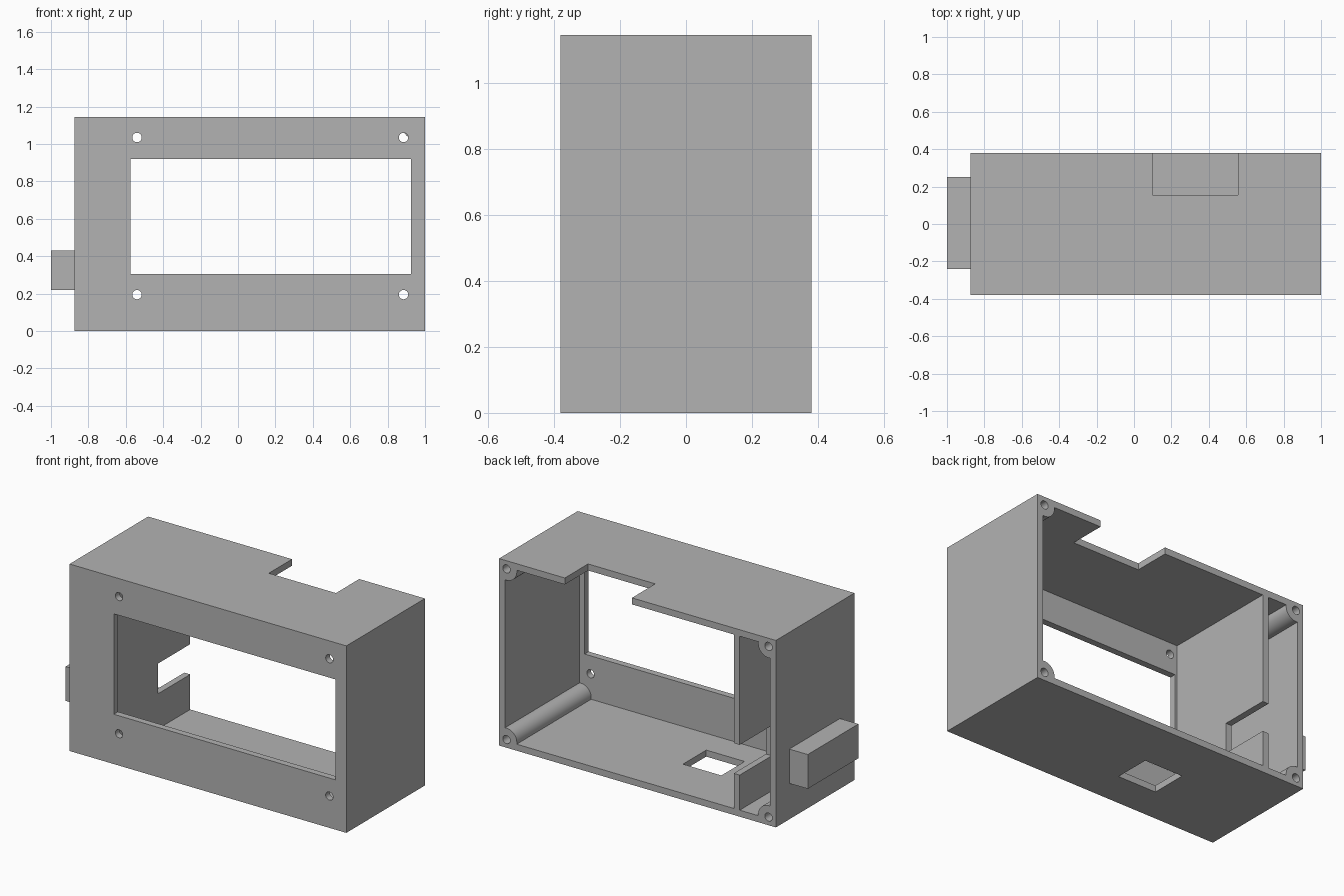
import bpy
import bmesh
import math
from mathutils import Vector

cube = bpy.data.objects.get("Cube")
if cube:
    bpy.data.objects.remove(cube, do_unlink=True)

grey = bpy.data.materials.new("plain_grey")
grey.use_nodes = True
grey.diffuse_color = (0.45, 0.45, 0.45, 1)
grey.node_tree.nodes["Principled BSDF"].inputs["Base Color"].default_value = (0.45, 0.45, 0.45, 1)

# Outer limits of the case and its wall thickness
X0, X1 = -0.875, 1.0
Y0, Y1 = -0.38, 0.38
Z0, Z1 = 0.0, 1.145
WALL = 0.04


def prism(name, points, offset):
    """Extrude a flat outline along an offset vector."""
    bm = bmesh.new()
    face = bm.faces.new([bm.verts.new(p) for p in points])
    ext = bmesh.ops.extrude_face_region(bm, geom=[face])
    moved = [g for g in ext["geom"] if isinstance(g, bmesh.types.BMVert)]
    bmesh.ops.translate(bm, verts=moved, vec=Vector(offset))
    bmesh.ops.recalc_face_normals(bm, faces=bm.faces)
    mesh = bpy.data.meshes.new(name)
    bm.to_mesh(mesh)
    bm.free()
    mesh.materials.append(grey)
    obj = bpy.data.objects.new(name, mesh)
    bpy.context.collection.objects.link(obj)
    return obj


def box(name, x, y, z):
    outline = [(x[0], y[0], z[0]), (x[1], y[0], z[0]), (x[1], y[0], z[1]), (x[0], y[0], z[1])]
    return prism(name, outline, (0, y[1] - y[0], 0))


def rod(name, x, z, radius, y):
    """Round cutter running along y."""
    turns = [math.tau * i / 32 for i in range(32)]
    outline = [(x + radius * math.cos(t), y[0], z + radius * math.sin(t)) for t in turns]
    return prism(name, outline, (0, y[1] - y[0], 0))


def cut(target, cutter):
    cutter.hide_render = True
    mod = target.modifiers.new("cut", "BOOLEAN")
    mod.operation = "DIFFERENCE"
    mod.solver = "EXACT"
    mod.object = cutter
    bpy.ops.object.select_all(action="DESELECT")
    bpy.context.view_layer.objects.active = target
    target.select_set(True)
    bpy.ops.object.modifier_apply(modifier=mod.name)
    bpy.data.objects.remove(cutter, do_unlink=True)


# Cavity outline: a rectangle whose corners are bitten by round screw bosses
BOSS, BOSS_R = 0.05, 0.07
inner = BOSS - WALL
start = -math.asin(inner / BOSS_R)
sweep = math.pi / 2 - 2 * start
corner = []
for i in range(13):
    a = start + sweep * i / 12
    corner.append((BOSS + BOSS_R * math.cos(a), BOSS + BOSS_R * math.sin(a)))
back = corner[::-1]
outline = [(X0 + u, Z0 + v) for u, v in back]
outline += [(X1 - u, Z0 + v) for u, v in corner]
outline += [(X1 - u, Z1 - v) for u, v in back]
outline += [(X0 + u, Z1 - v) for u, v in corner]

# Open-backed case
case = box("case", (X0, X1), (Y0, Y1), (Z0, Z1))
cut(case, prism("cavity", [(x, Y0 + WALL, z) for x, z in outline], (0, 1, 0)))

# Front window, roof notch and floor slot
cut(case, box("window_cutter", (-0.575, 0.925), (-0.5, -0.2), (0.305, 0.92)))
cut(case, box("roof_notch_cutter", (0.10, 0.555), (0.155, 0.5), (1.0, 1.3)))
cut(case, box("floor_slot_cutter", (-0.285, -0.025), (-0.16, 0.065), (-0.1, 0.1)))

# Front mounting holes
for x in (-0.54, 0.885):
    for z in (0.195, 1.035):
        cut(case, rod("mount_hole_cutter", x, z, 0.025, (-0.5, -0.2)))

# Blind screw holes in the back corners
for x in (X0 + BOSS, X1 - BOSS):
    for z in (Z0 + BOSS, Z1 - BOSS):
        cut(case, rod("screw_hole_cutter", x, z, 0.025, (0.13, 0.5)))

# Inner partition with a cable gap at the back
low, high = Z0 + WALL, Z1 - WALL
profile = [(Y0 + WALL, low), (Y1, low), (Y1, 0.255), (0.07, 0.255),
           (0.07, 0.44), (Y1, 0.44), (Y1, high), (Y0 + WALL, high)]
partition = prism("partition", [(-0.63, y, z) for y, z in profile], (0.04, 0, 0))

# Block on the outside of the right wall
side_block = box("side_block", (-1.0, X0), (-0.24, 0.25), (0.22, 0.43))

# Smooth the round holes and bosses, keep edges sharp
bpy.ops.object.select_all(action="DESELECT")
bpy.context.view_layer.objects.active = case
case.select_set(True)
bpy.ops.object.shade_smooth_by_angle(angle=math.radians(25))
